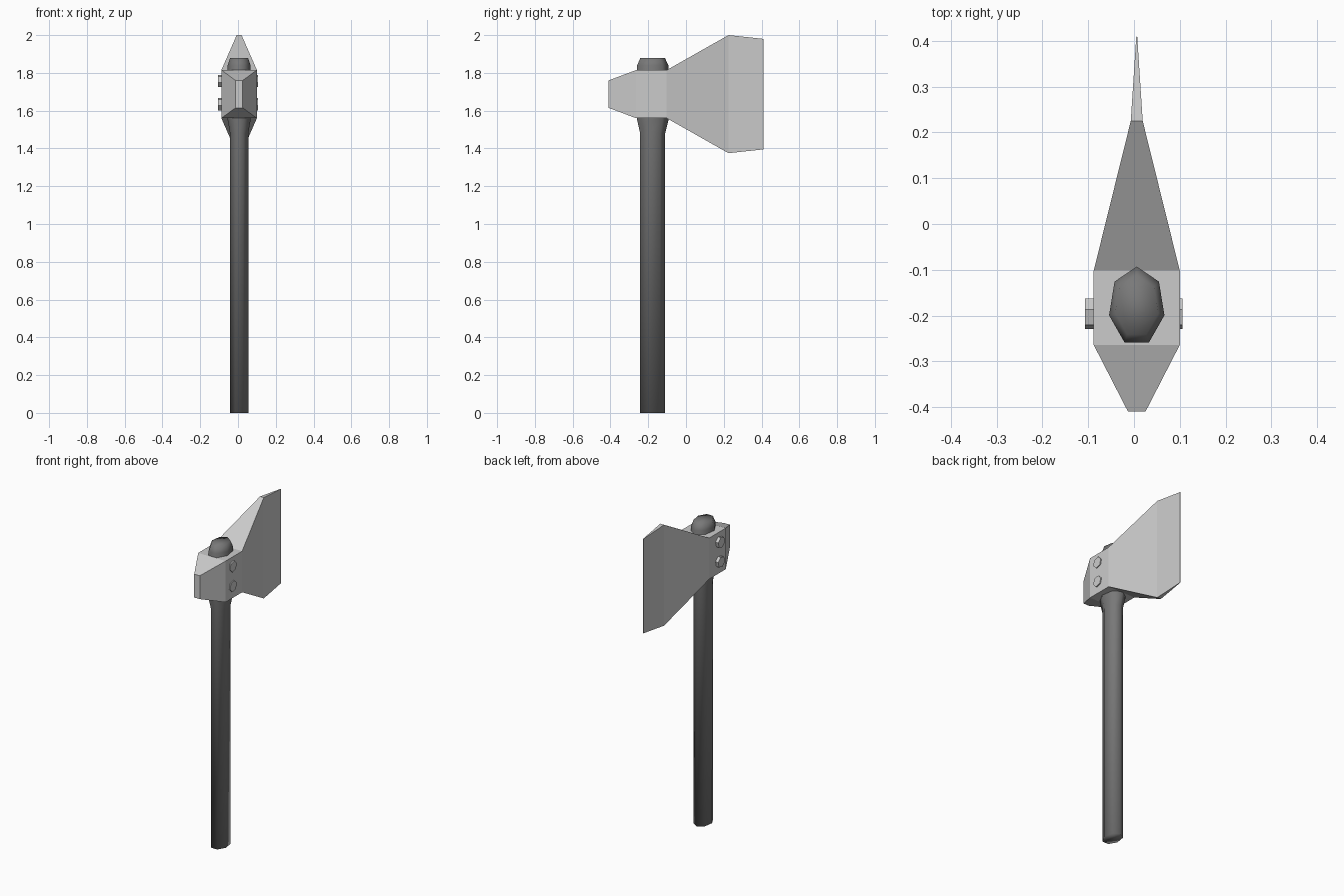
import bpy, bmesh
from math import sin, cos, pi, radians

cube = bpy.data.objects.get("Cube")
if cube:
    bpy.data.objects.remove(cube, do_unlink=True)


def material(name, value):
    m = bpy.data.materials.new(name)
    m.use_nodes = True
    colour = (value, value, value, 1)
    m.diffuse_color = colour
    m.node_tree.nodes["Principled BSDF"].inputs["Base Color"].default_value = colour
    return m


STEEL = material("light steel", 0.6)
GRIP = material("dark grey handle", 0.19)


def loft(name, rings, mat, smooth=False):
    """Join equal-length rings of points into a closed solid."""
    bm = bmesh.new()
    loops = [[bm.verts.new(p) for p in ring] for ring in rings]
    n = len(rings[0])
    for a, b in zip(loops, loops[1:]):
        for i in range(n):
            j = (i + 1) % n
            bm.faces.new((a[i], a[j], b[j], b[i]))
    bm.faces.new(loops[0])
    bm.faces.new(loops[-1])
    bmesh.ops.recalc_face_normals(bm, faces=bm.faces)
    for f in bm.faces:
        f.smooth = smooth
    mesh = bpy.data.meshes.new(name)
    bm.to_mesh(mesh)
    bm.free()
    mesh.materials.append(mat)
    obj = bpy.data.objects.new(name, mesh)
    bpy.context.collection.objects.link(obj)
    return obj


CX = 0.006

# Axe head: rectangular sections (y, half width, bottom, top) from poll to edge
sections = [
    (-0.41, 0.019, 1.615, 1.76),
    (-0.264, 0.094, 1.56, 1.815),
    (-0.102, 0.094, 1.56, 1.815),
    (0.225, 0.013, 1.375, 2.0),
    (0.41, 0.001, 1.395, 1.98),
]
loft("axe_head", [[(CX - w, y, lo), (CX + w, y, lo), (CX + w, y, hi), (CX - w, y, hi)]
                  for y, w, lo, hi in sections], STEEL)

# Handle: seven-sided oval shaft, flared under the head, with a chamfered end
levels = [(0, 0.8), (1.48, 0.8), (1.55, 1), (1.84, 1), (1.88, 0.78)]
loft("handle", [[(CX - 0.062 * s * sin(2 * pi * i / 7),
                  -0.18 + 0.087 * s * cos(2 * pi * i / 7), z) for i in range(7)]
                for z, s in levels], GRIP, smooth=True)

# Rivets: six-sided heads on both cheeks
for side, label, reach in ((-1, "right", 0.113), (1, "left", 0.1)):
    for z, place in ((1.635, "lower"), (1.757, "upper")):
        angles = [radians(15 + 60 * i) for i in range(6)]
        loft(f"{label}_{place}_rivet",
             [[(CX + side * x, -0.196 + 0.034 * cos(a), z + 0.034 * sin(a)) for a in angles]
              for x in (0.08, reach)], STEEL)
